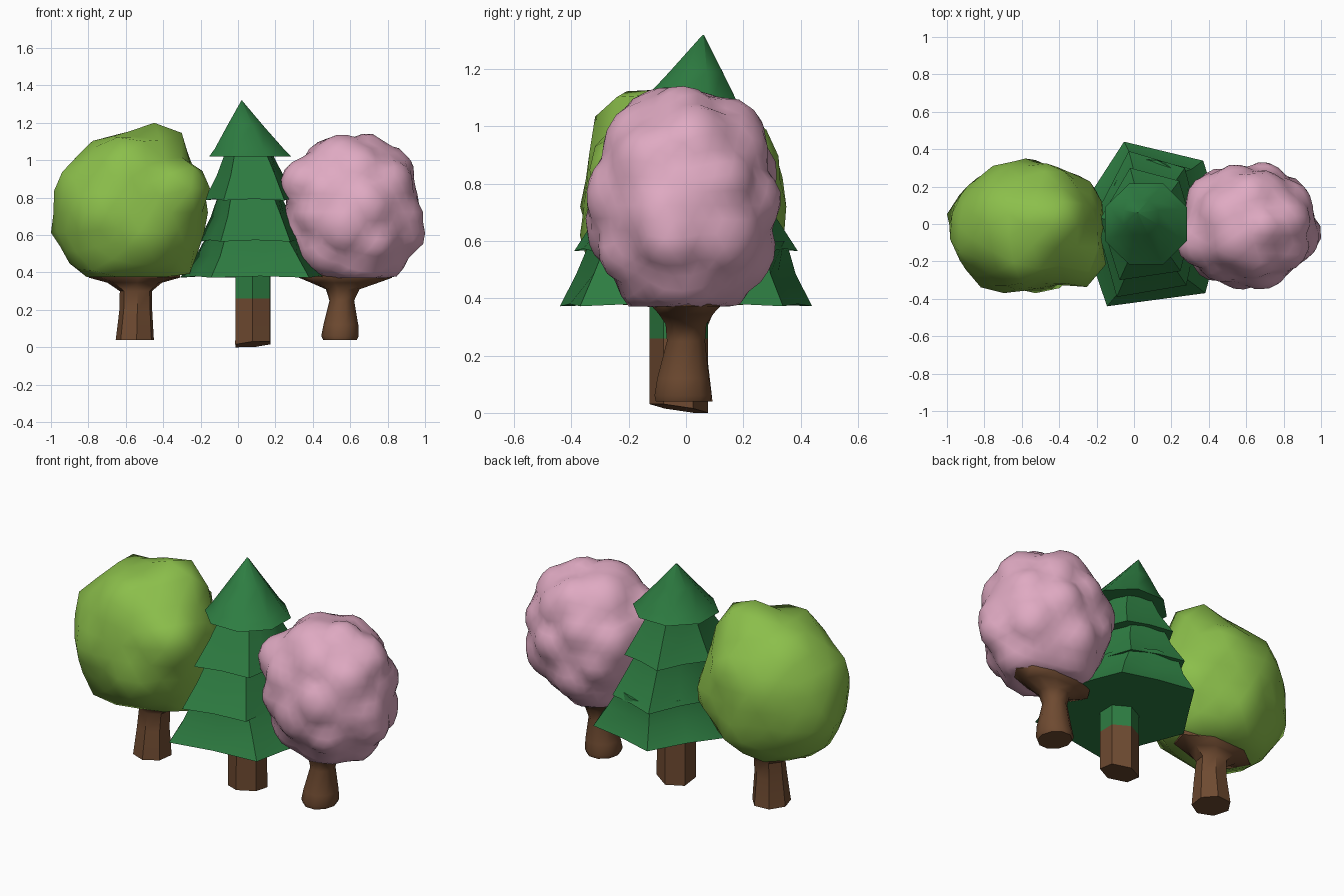
import bpy, bmesh, math, random
from mathutils import Vector, noise

if "Cube" in bpy.data.objects:
    bpy.data.objects.remove(bpy.data.objects["Cube"])

random.seed(4)


def material(name, rgb):
    m = bpy.data.materials.new(name)
    m.diffuse_color = (*rgb, 1)
    m.use_nodes = True
    m.node_tree.nodes["Principled BSDF"].inputs["Base Color"].default_value = m.diffuse_color
    return m


LIME = material("lime leaves", (0.26, 0.52, 0.07))
PINK = material("pink blossom", (0.74, 0.40, 0.54))
PINE = material("pine green", (0.027, 0.205, 0.054))
BARK = material("brown bark", (0.155, 0.068, 0.03))


def finish(bm, name, mats, angle):
    bmesh.ops.recalc_face_normals(bm, faces=bm.faces)
    me = bpy.data.meshes.new(name)
    bm.to_mesh(me)
    bm.free()
    for m in mats:
        me.materials.append(m)
    me.shade_smooth()
    me.set_sharp_from_angle(angle=math.radians(angle))
    ob = bpy.data.objects.new(name, me)
    bpy.context.collection.objects.link(ob)
    return ob


def loft(rings, bm=None):
    """Bridge closed rings of points and cap both ends."""
    bm = bm or bmesh.new()
    rows = [[bm.verts.new(p) for p in ring] for ring in rings]
    n = len(rows[0])
    for a, b in zip(rows, rows[1:]):
        for i in range(n):
            j = (i + 1) % n
            bm.faces.new((a[i], a[j], b[j], b[i]))
    bm.faces.new(rows[0][::-1])
    bm.faces.new(rows[-1])
    return bm


def oval(n, z, cx, cy, rx, ry, turn=0.0):
    return [(cx + rx * math.cos(turn + math.tau * i / n),
             cy + ry * math.sin(turn + math.tau * i / n), z) for i in range(n)]


def canopy(name, mat, centre, half, lobes, count, subdiv, low, high, angle):
    """Lumpy crown: the outer hull of an ellipsoid and many round lobes."""
    c, h = Vector(centre), Vector(half)
    lobes = [(Vector(p) - c, r) for p, r in lobes]
    for i in range(count):  # evenly spread lobes with a little jitter
        z = 1 - 2 * (i + 0.5) / count
        a = i * 2.39996 + random.uniform(-0.3, 0.3)
        s = math.sqrt(1 - z * z)
        r = random.uniform(0.13, 0.2)
        d = Vector((s * math.cos(a) * h.x, s * math.sin(a) * h.y, z * h.z))
        lobes.append((d * (1 - r / d.length * 0.93), r))
    bm = bmesh.new()
    bmesh.ops.create_icosphere(bm, subdivisions=subdiv, radius=1)
    for v in bm.verts:
        d = v.co.normalized()
        best = 0.94 / math.sqrt(sum((d[k] / h[k]) ** 2 for k in range(3)))
        for p, r in lobes:
            b = d.dot(p)
            disc = b * b - p.length_squared + r * r
            if disc > 0:
                best = max(best, b + math.sqrt(disc))
        best *= 1 + 0.025 * noise.noise(d * 4 + c)
        v.co = d * best
    # stretch each half to the wanted extents, then flatten the underside
    ext = [(min(v.co[k] for v in bm.verts), max(v.co[k] for v in bm.verts)) for k in range(3)]
    for v in bm.verts:
        for k in range(3):
            x = v.co[k]
            if x > 0:
                v.co[k] = x / ext[k][1] * (high[k] - c[k])
            elif k < 2:
                v.co[k] = x / ext[k][0] * (low[k] - c[k])
        v.co += c
        v.co.z = max(v.co.z, low[2] + 0.02 * (v.co.z - low[2]))
    bot = min(v.co.z for v in bm.verts)
    for v in bm.verts:
        if v.co.z < low[2]:
            v.co.z += low[2] - bot
    return finish(bm, name, [mat], angle)


# Round leafy tree
canopy("lime_canopy", LIME, (-0.58, -0.01, 0.72), (0.42, 0.36, 0.46),
       [((-0.45, 0.03, 1.02), 0.18), ((-0.58, -0.17, 1.0), 0.14), ((-0.34, -0.17, 0.84), 0.17),
        ((-0.65, 0.15, 0.82), 0.19)],
       15, 3, (-1.0, -0.37, 0.375), (-0.15, 0.35, 1.2), 42)
finish(loft([oval(7, 0.04, -0.55, -0.01, 0.105, 0.11, 0.3),
             oval(7, 0.2, -0.545, -0.01, 0.09, 0.09, 0.3),
             oval(7, 0.3, -0.545, 0.0, 0.088, 0.08, 0.3),
             oval(7, 0.345, -0.55, 0.0, 0.15, 0.1, 0.3),
             oval(7, 0.372, -0.55, 0.0, 0.25, 0.13, 0.3),
             oval(7, 0.42, -0.55, 0.0, 0.25, 0.14, 0.3)]),
       "lime_trunk", [BARK], 40)

# Blossom tree
canopy("blossom_canopy", PINK, (0.615, -0.01, 0.724), (0.385, 0.34, 0.42),
       [((0.62, 0.14, 0.96), 0.14), ((0.55, -0.08, 0.98), 0.16), ((0.88, -0.05, 0.62), 0.13),
        ((0.8, 0.02, 0.93), 0.15), ((0.36, -0.1, 0.88), 0.13)],
       24, 4, (0.23, -0.35, 0.37), (1.0, 0.33, 1.14), 55)
finish(loft([oval(10, 0.04, 0.545, -0.01, 0.09, 0.1),
             oval(10, 0.06, 0.545, -0.01, 0.1, 0.105),
             oval(10, 0.12, 0.55, -0.01, 0.093, 0.095),
             oval(10, 0.25, 0.555, 0.0, 0.066, 0.07),
             oval(10, 0.31, 0.56, 0.0, 0.09, 0.075),
             oval(10, 0.345, 0.57, 0.0, 0.18, 0.1),
             oval(10, 0.372, 0.575, 0.0, 0.25, 0.125),
             oval(10, 0.42, 0.575, 0.0, 0.24, 0.13)]),
       "blossom_trunk", [BARK], 50)

# Pine: irregular six-cornered footprint, scaled for each stacked skirt
CORNERS = [(1.0, 0.0), (0.72, 0.77), (-0.35, 1.0), (-1.0, 0.1), (-0.58, -1.0), (0.75, -0.84)]


def skirt(z, cx, cy, rx, ry, fold, sag):
    ring = []
    for i, (x, y) in enumerate(CORNERS):
        nx, ny = CORNERS[(i + 1) % 6]
        ring.append((cx + x * rx, cy + y * ry, z))
        mx, my = (x + nx) / 2 * fold, (y + ny) / 2 * fold
        ring.append((cx + mx * rx, cy + my * ry, z + sag))
    return ring


tiers = [  # lower z, centre x, rx, ry, upper z, rx, ry
    (0.372, 0.085, 0.395, 0.44, 0.60, 0.24, 0.34),
    (0.565, 0.07, 0.28, 0.39, 0.83, 0.16, 0.23),
    (0.785, 0.065, 0.245, 0.30, 1.05, 0.12, 0.14)]
for k, (z0, cx, rx, ry, z1, ux, uy) in enumerate(tiers):
    mid = (z0 * 0.5 + z1 * 0.5)
    finish(loft([skirt(z0, cx, 0, rx, ry, 1.0, 0.008),
                 skirt(mid, cx, 0, (rx + ux) * 0.49, (ry + uy) * 0.49, 0.95, 0),
                 skirt(z1, cx - 0.01, 0.01, ux, uy, 1.1, 0)]),
           f"pine_skirt_{k + 1}", [PINE], 42)

# Pine top cone
finish(loft([oval(8, 1.02, 0.065, 0.0, 0.237, 0.235, 0.39),
             oval(8, 1.06, 0.06, 0.006, 0.2, 0.2, 0.39),
             oval(8, 1.19, 0.038, 0.035, 0.1, 0.1, 0.39),
             oval(8, 1.318, 0.02, 0.06, 0.003, 0.003, 0.39)]),
       "pine_top", [PINE], 50)

# Pine trunk: slanted foot, upper part green
rings = [oval(6, z, 0.08, -0.025, r, r * 0.95, 0.5) for z, r in
         ((0.0, 0.108), (0.26, 0.107), (0.40, 0.107))]
rings[0] = [(x, y, 0.08 * (x + 0.02) + 0.15 * (0.06 - y)) for x, y, z in rings[0]]
low = min(p[2] for p in rings[0])
rings[0] = [(x, y, z - low) for x, y, z in rings[0]]
trunk = finish(loft(rings), "pine_trunk", [BARK, PINE], 40)
for f in trunk.data.polygons:
    f.material_index = int(f.center.z > 0.26)
